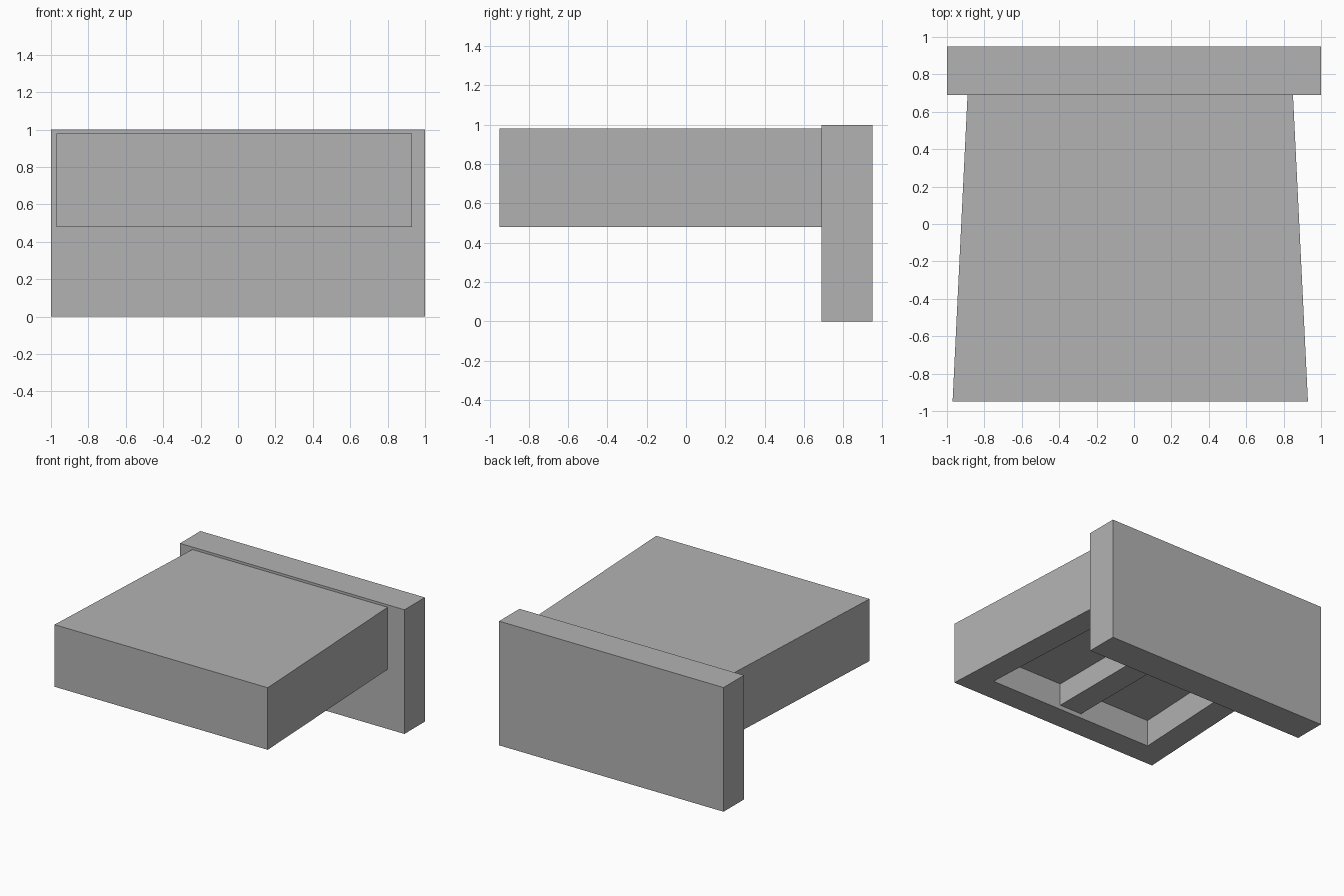
import bpy
import bmesh

if "Cube" in bpy.data.objects:
    bpy.data.objects.remove(bpy.data.objects["Cube"], do_unlink=True)

grey = bpy.data.materials.new("plain grey")
grey.use_nodes = True
grey.diffuse_color = (0.45, 0.45, 0.45, 1)
grey.node_tree.nodes["Principled BSDF"].inputs["Base Color"].default_value = (0.45, 0.45, 0.45, 1)


def prism(outline, z0, z1):
    """Solid with the given plan outline; returns its bmesh."""
    bm = bmesh.new()
    base = bm.faces.new([bm.verts.new((x, y, z0)) for x, y in outline])
    result = bmesh.ops.extrude_face_region(bm, geom=[base], use_keep_orig=True)
    top = [v for v in result["geom"] if isinstance(v, bmesh.types.BMVert)]
    bmesh.ops.translate(bm, verts=top, vec=(0, 0, z1 - z0))
    bmesh.ops.recalc_face_normals(bm, faces=bm.faces)
    return bm


def rectangle(x0, x1, y0, y1):
    return [(x0, y0), (x1, y0), (x1, y1), (x0, y1)]


def add_object(name, bm):
    mesh = bpy.data.meshes.new(name)
    bm.to_mesh(mesh)
    bm.free()
    mesh.materials.append(grey)
    obj = bpy.data.objects.new(name, mesh)
    bpy.context.collection.objects.link(obj)
    return obj


# Upright plate at the back
add_object("back_plate", prism(rectangle(-1, 1, 0.69, 0.95), 0, 1))

# Tapered block, hollowed from below with an even rim
front, back, bottom, top = -0.95, 0.69, 0.48, 0.98
rim, recess = 0.2, 0.215
block = prism([(-0.97, front), (0.93, front), (0.85, back), (-0.89, back)], bottom, top)
underside = min(block.faces, key=lambda f: f.calc_center_median().z)
bmesh.ops.inset_region(block, faces=[underside], thickness=rim, use_even_offset=True)
inner = min(block.faces, key=lambda f: (f.calc_center_median().z,
                                        abs(f.calc_center_median().y - (front + back) / 2)
                                        + abs(f.calc_center_median().x + 0.02)))
inner = underside if underside.is_valid else inner
pushed = bmesh.ops.extrude_discrete_faces(block, faces=[inner])["faces"][0]
bmesh.ops.translate(block, verts=pushed.verts, vec=(0, 0, recess))
bmesh.ops.recalc_face_normals(block, faces=block.faces)
add_object("tapered_block", block)

# Rib along the middle of the recess
add_object("middle_rib", prism(rectangle(-0.12, 0.08, front + rim - 0.01, back - rim + 0.01),
                               0.515, bottom + recess + 0.01))
